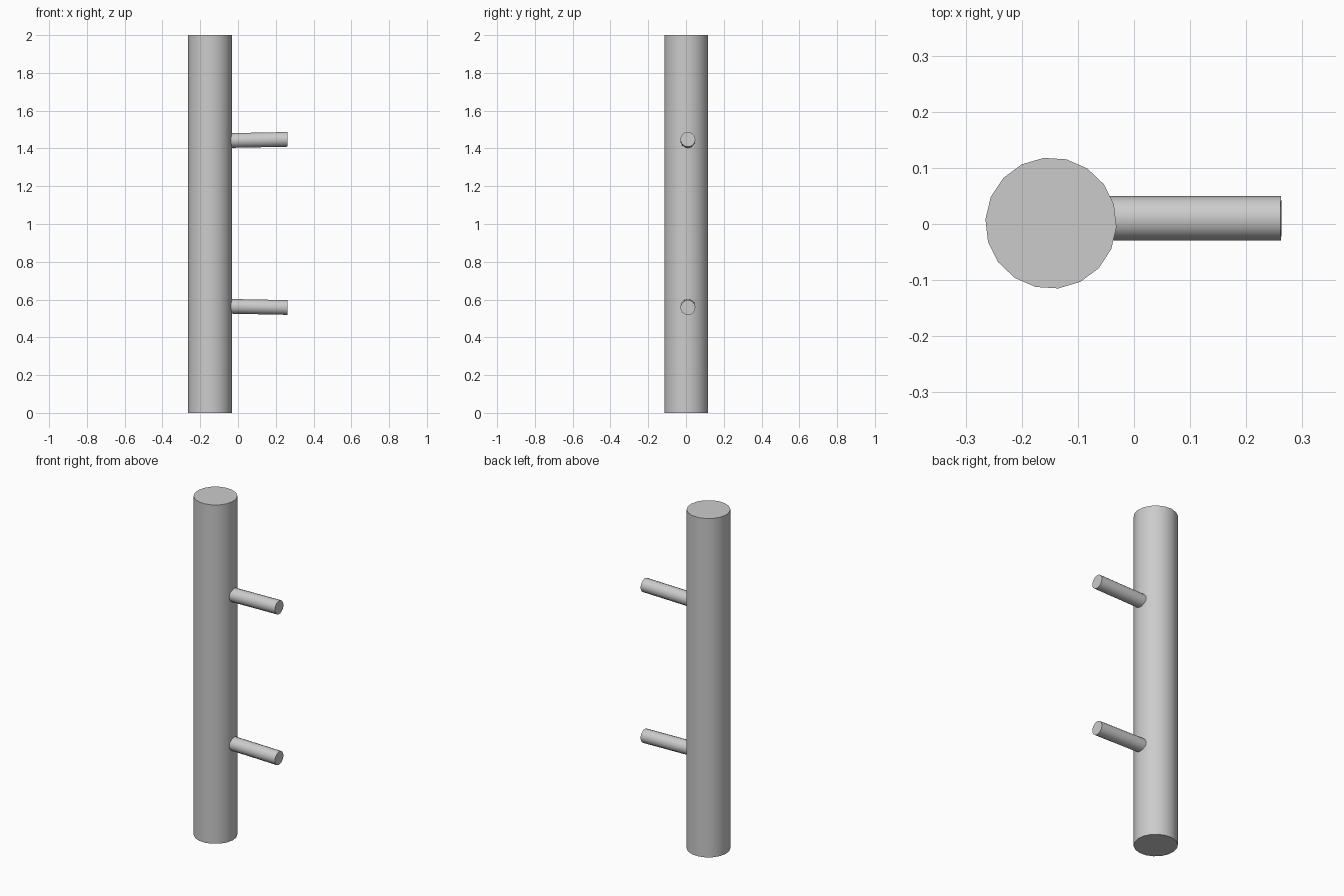
import bpy, math
from mathutils import Vector

if "Cube" in bpy.data.objects:
    bpy.data.objects.remove(bpy.data.objects["Cube"])


def rod(name, start, end, radius, sides, spin=0.0):
    """Capped cylinder running from start to end."""
    a, b = Vector(start), Vector(end)
    bpy.ops.mesh.primitive_cylinder_add(vertices=sides, radius=radius,
                                        depth=(b - a).length)
    ob = bpy.context.object
    ob.name = name
    # Spin the facets first, then aim the axis
    aim = Vector((0, 0, 1)).rotation_difference(b - a).to_matrix().to_4x4()
    for v in ob.data.vertices:
        v.co.rotate(Vector((0, 0, 1)).rotation_difference(Vector((0, 0, 1))))
    ob.rotation_euler = aim.to_euler()
    ob.location = (a + b) / 2
    if spin:
        ob.rotation_euler.z += spin
    bpy.ops.object.shade_smooth_by_angle(angle=math.radians(35))
    return ob


# Tall upright grip
rod("handle_grip", (-0.148, 0.0015, 0), (-0.148, 0.0015, 2), 0.117, 18,
    math.radians(6.5))

# Two mounting posts, splayed very slightly apart
for name, side in (("lower_post", -1), ("upper_post", 1)):
    rod(name, (-0.09, 0.01, 1.003 + side * 0.438),
        (0.262, 0.01, 1.003 + side * 0.445), 0.0395, 18)
